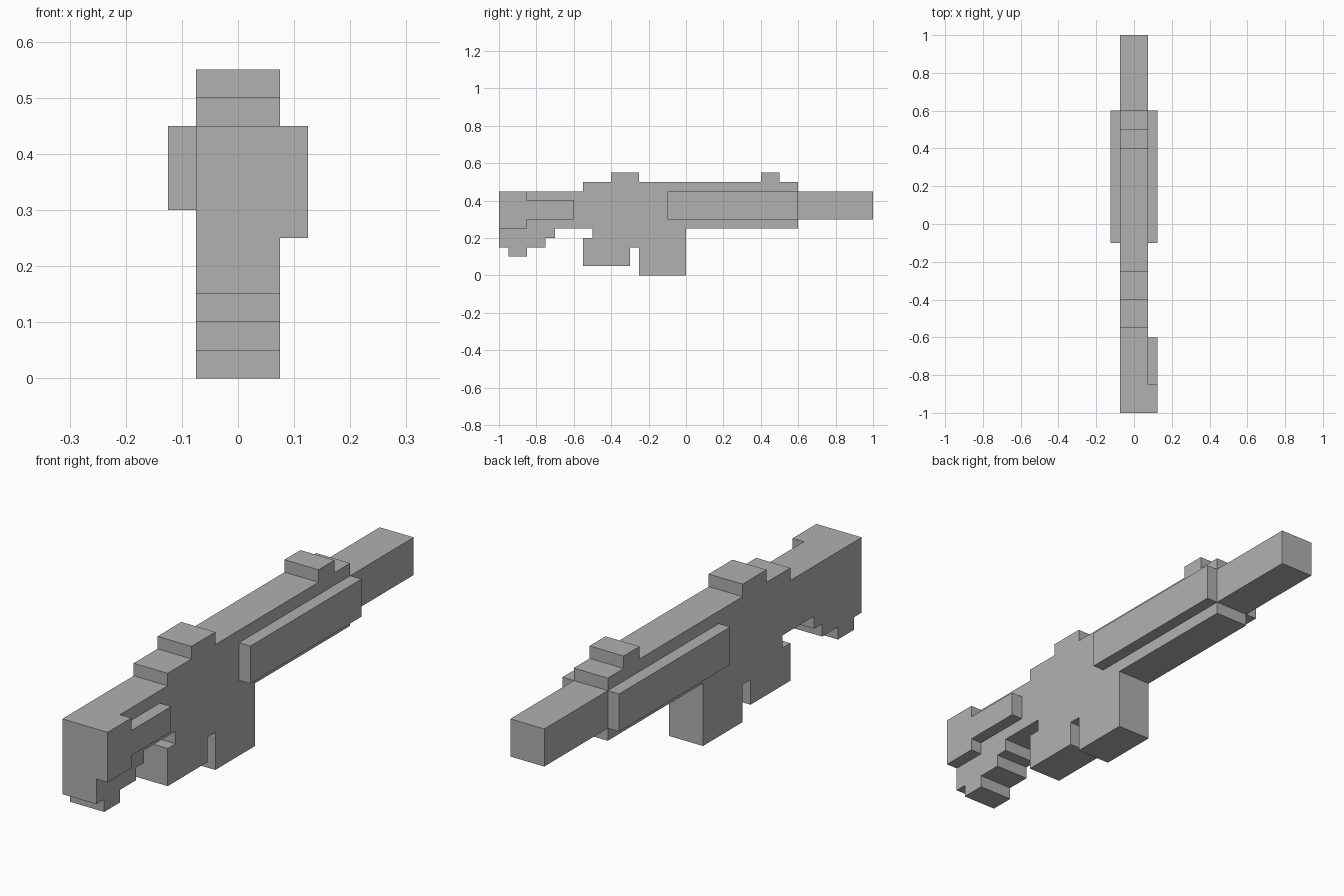
import bpy
import bmesh

cube = bpy.data.objects.get("Cube")
if cube:
    bpy.data.objects.remove(cube, do_unlink=True)

grey = bpy.data.materials.new("plain grey")
grey.use_nodes = True
colour = (0.44, 0.44, 0.44, 1)
grey.diffuse_color = colour
for node in grey.node_tree.nodes:
    if node.type == 'BSDF_PRINCIPLED':
        node.inputs["Base Color"].default_value = colour

UNIT = 0.05         # one block step
HALF = 0.075        # half width of the body
OUTER = 0.125       # outer face of the side plates


def extrude_profile(name, profile, x0=-HALF, x1=HALF):
    """Extrude a side profile of (y, z) block steps from x0 to x1."""
    bm = bmesh.new()
    face = bm.faces.new([bm.verts.new((x0, y * UNIT, z * UNIT)) for y, z in profile])
    result = bmesh.ops.extrude_face_region(bm, geom=[face])
    verts = [v for v in result["geom"] if isinstance(v, bmesh.types.BMVert)]
    bmesh.ops.translate(bm, verts=verts, vec=(x1 - x0, 0, 0))
    bmesh.ops.recalc_face_normals(bm, faces=bm.faces)
    mesh = bpy.data.meshes.new(name)
    bm.to_mesh(mesh)
    bm.free()
    mesh.materials.append(grey)
    obj = bpy.data.objects.new(name, mesh)
    bpy.context.collection.objects.link(obj)
    return obj


def block(name, y0, y1, z0, z1, **width):
    return extrude_profile(name, [(y0, z0), (y1, z0), (y1, z1), (y0, z1)], **width)


# Main body, barrel and sights
block("receiver", -11, 12, 5, 10)
block("barrel", 12, 20, 6, 9)
block("rear_sight", -8, -5, 10, 11)
block("front_sight", 8, 10, 10, 11)

# Shoulder stock with stepped underside
extrude_profile("stock", [
    (-20, 9), (-20, 3), (-19, 3), (-19, 2), (-17, 2), (-17, 3),
    (-15, 3), (-15, 4), (-14, 4), (-14, 5), (-11, 5), (-11, 9)])

# Grip with its notched back and trigger gap, and the magazine
extrude_profile("grip", [
    (-11, 1), (-6, 1), (-6, 3), (-5, 3), (-5, 5), (-10, 5), (-10, 4), (-11, 4)])
block("magazine", -5, 0, 0, 5)

# Handguard plates on both sides
for side, x0, x1 in (("left", HALF, OUTER), ("right", -OUTER, -HALF)):
    block(side + "_handguard", -2, 12, 6, 9, x0=x0, x1=x1)

# Cheek plate on the left of the stock only
extrude_profile("stock_side_plate", [
    (-20, 5), (-17, 5), (-17, 6), (-12, 6), (-12, 8), (-17, 8), (-17, 9), (-20, 9)],
    x0=HALF, x1=OUTER)
